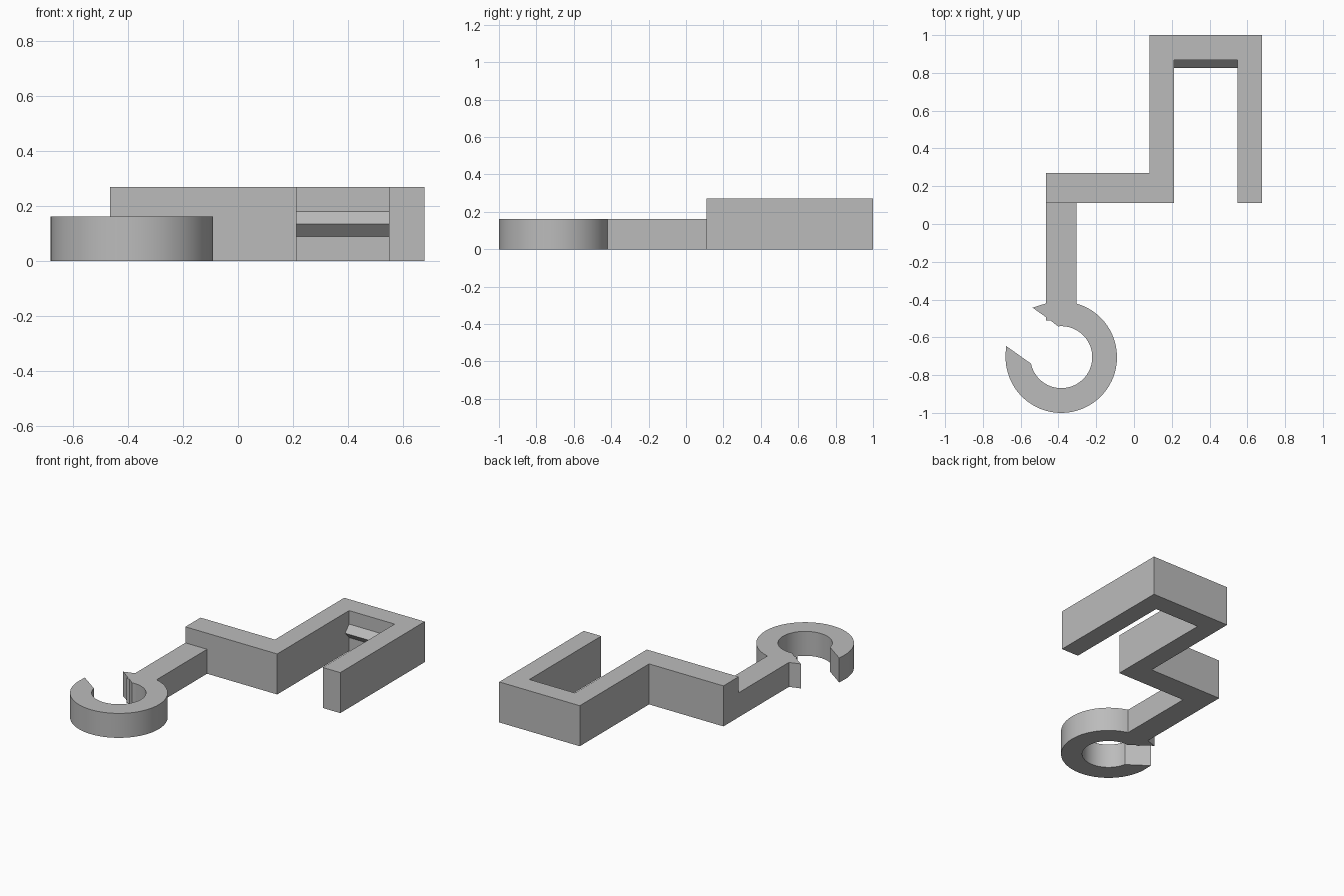
import bpy, bmesh
from math import radians, sin, cos

old = bpy.data.objects.get("Cube")
if old:
    bpy.data.objects.remove(old, do_unlink=True)

GREY = (0.5, 0.5, 0.5, 1)
mat = bpy.data.materials.new("plain grey")
mat.use_nodes = True
mat.diffuse_color = GREY
mat.node_tree.nodes["Principled BSDF"].inputs["Base Color"].default_value = GREY


def extrude(name, points, offset, smooth=False):
    """Make a solid by sweeping a closed outline along an offset."""
    bm = bmesh.new()
    base = bm.faces.new([bm.verts.new(p) for p in points])
    swept = bmesh.ops.extrude_face_region(bm, geom=[base])
    verts = [v for v in swept["geom"] if isinstance(v, bmesh.types.BMVert)]
    bmesh.ops.translate(bm, verts=verts, vec=offset)
    bmesh.ops.recalc_face_normals(bm, faces=bm.faces[:])
    mesh = bpy.data.meshes.new(name)
    bm.to_mesh(mesh)
    bm.free()
    mesh.materials.append(mat)
    obj = bpy.data.objects.new(name, mesh)
    bpy.context.collection.objects.link(obj)
    if smooth:
        bpy.ops.object.select_all(action="DESELECT")
        obj.select_set(True)
        bpy.context.view_layer.objects.active = obj
        bpy.ops.object.shade_smooth_by_angle(angle=radians(20))
    return obj


def arc(radius, start, end, steps):
    """Points on a circle around the hook centre, angles in degrees."""
    angles = [radians(start + (end - start) * i / steps) for i in range(steps + 1)]
    return [(-0.385 + radius * cos(a), -0.705 + radius * sin(a)) for a in angles]


def flat(points):
    return [(x, y, 0) for x, y in points]


# Clip frame: U-shaped channel with a side arm
frame = [(-0.465, 0.11), (0.212, 0.11), (0.212, 0.867), (0.548, 0.867), (0.548, 0.11),
         (0.677, 0.11), (0.677, 1), (0.083, 1), (0.083, 0.27), (-0.465, 0.27)]
extrude("clip_frame", flat(frame), (0, 0, 0.27))

# Gripping ridge across the inside of the channel
ridge = [(0.212, 0.867, 0.09), (0.212, 0.825, 0.135), (0.212, 0.867, 0.18)]
extrude("grip_ridge", ridge, (0.336, 0, 0))

# Stem and open ring, one outline with slanted tips at the opening
hook = [(-0.305, 0.11)]
hook += arc(0.295, 74.3, -180, 64)
hook += [(-0.678, -0.645)]
hook += arc(0.164, -168, 96, 64)
hook += [(-0.443, -0.51), (-0.465, -0.51), (-0.465, -0.494), (-0.537, -0.443),
         (-0.465, -0.42), (-0.465, 0.11)]
extrude("stem_and_hook", flat(hook), (0, 0, 0.163), smooth=True)
